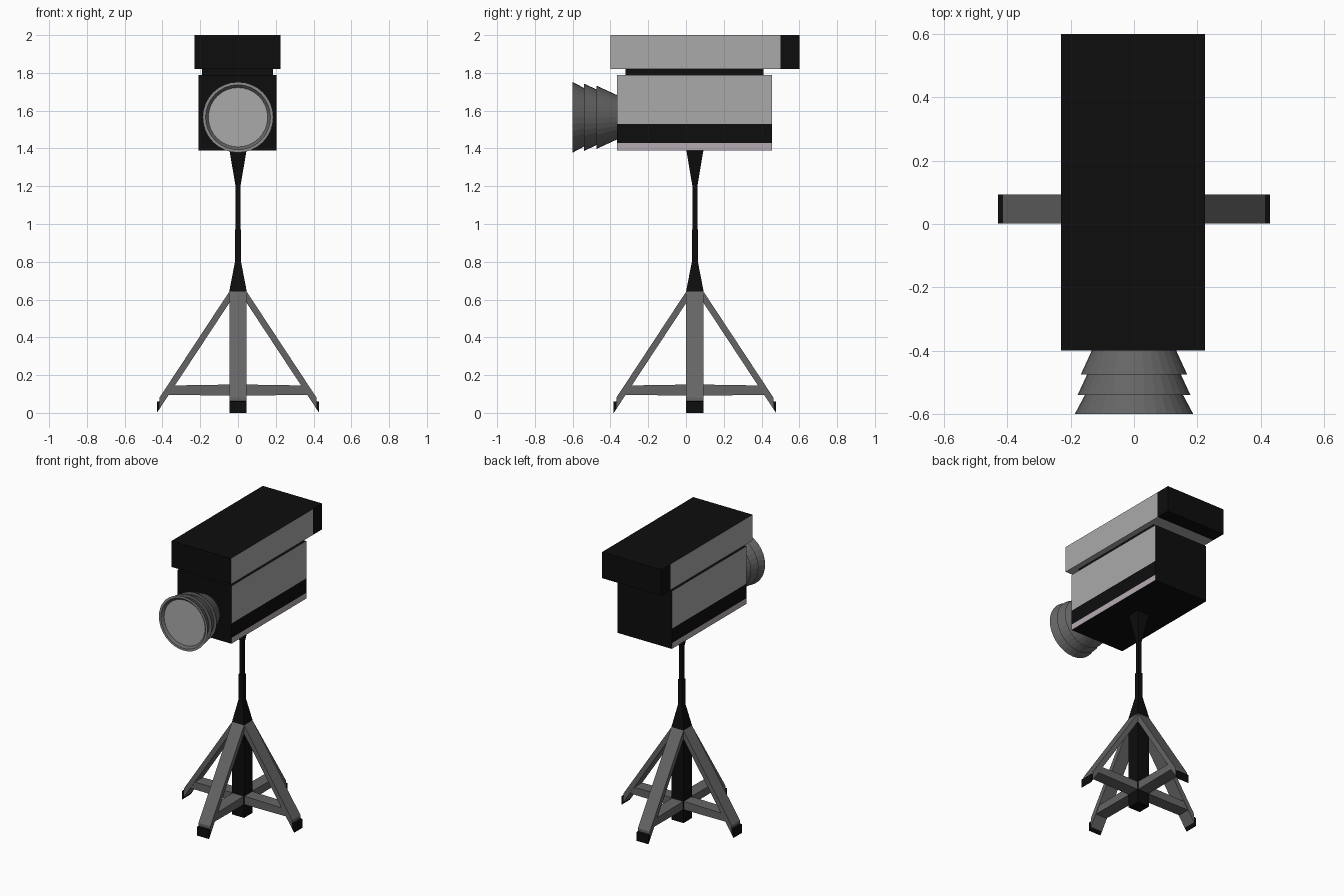
import bpy, bmesh, math
from mathutils import Matrix, Vector

if "Cube" in bpy.data.objects:
    bpy.data.objects.remove(bpy.data.objects["Cube"], do_unlink=True)


def material(name, r, g, b):
    m = bpy.data.materials.new(name)
    m.use_nodes = True
    m.diffuse_color = (r, g, b, 1)
    m.node_tree.nodes["Principled BSDF"].inputs["Base Color"].default_value = (r, g, b, 1)
    return m


BLACK = material("black", 0.004, 0.004, 0.004)
GREY = material("panel grey", 0.4, 0.4, 0.4)
TRIM = material("pale trim", 0.46, 0.41, 0.45)
METAL = material("dark metal", 0.13, 0.13, 0.13)
RIM = material("rim grey", 0.27, 0.27, 0.27)
HUB = Vector((0, 0.047, 0))


def finish(name, bm, *mats):
    bmesh.ops.recalc_face_normals(bm, faces=bm.faces)
    mesh = bpy.data.meshes.new(name)
    bm.to_mesh(mesh)
    bm.free()
    for m in mats:
        mesh.materials.append(m)
    obj = bpy.data.objects.new(name, mesh)
    bpy.context.collection.objects.link(obj)
    return obj


def box_mesh(x, y, z):
    bm = bmesh.new()
    size = [b - a for a, b in (x, y, z)]
    mid = Vector([(a + b) / 2 for a, b in (x, y, z)])
    bmesh.ops.create_cube(bm, size=1, matrix=Matrix.Translation(mid) @ Matrix.Diagonal((*size, 1)))
    return bm


def cut(bm, point, normal):
    bmesh.ops.bisect_plane(bm, geom=bm.verts[:] + bm.edges[:] + bm.faces[:],
                           plane_co=point, plane_no=normal)
    bm.normal_update()


def prism(name, outline, width, angle, mat):
    """Extrude an (out, z) outline sideways and turn it around the hub."""
    bm = bmesh.new()
    face = bm.faces.new([bm.verts.new((a, -width / 2, z)) for a, z in outline])
    ext = bmesh.ops.extrude_face_region(bm, geom=[face])["geom"]
    bmesh.ops.translate(bm, vec=(0, width, 0), verts=[v for v in ext if isinstance(v, bmesh.types.BMVert)])
    bmesh.ops.transform(bm, matrix=Matrix.Translation(HUB) @ Matrix.Rotation(angle, 4, "Z"), verts=bm.verts)
    return finish(name, bm, mat)


def lathe(name, profile, sides, centre, axis, mats, rule=lambda i: 0, turn=0):
    """Join rings of (distance, radius) along an axis; rule picks each band's colour."""
    bm = bmesh.new()
    place = Matrix.Translation(centre) @ axis
    rings = [[bm.verts.new(place @ Vector((r * math.cos(turn + k * math.tau / sides),
                                           r * math.sin(turn + k * math.tau / sides), d)))
              for k in range(sides)] for d, r in profile]
    for i, (a, b) in enumerate(zip(rings, rings[1:])):
        for k in range(sides):
            n = (k + 1) % sides
            bm.faces.new((a[k], a[n], b[n], b[k])).material_index = rule(i)
    bm.faces.new(rings[0])
    bm.faces.new(rings[-1]).material_index = rule(len(rings) - 1)
    return finish(name, bm, *mats)


# Camera body: striped side panels, black elsewhere
bm = box_mesh((-0.21, 0.205), (-0.365, 0.455), (1.39, 1.79))
for height in (1.43, 1.53):
    cut(bm, (0, 0, height), (0, 0, 1))
for f in bm.faces:
    z = f.calc_center_median().z
    if abs(f.normal.x) > 0.9:
        f.material_index = 1 if z > 1.53 else 2 if z < 1.43 else 0
finish("camera_body", bm, BLACK, GREY, TRIM)

# Spacer between body and hood
finish("hood_spacer", box_mesh((-0.19, 0.185), (-0.32, 0.41), (1.78, 1.83)), BLACK)

# Top hood: grey sides and underside, black rear end
bm = box_mesh((-0.23, 0.225), (-0.4, 0.6), (1.82, 2.0))
cut(bm, (0, 0.5, 0), (0, 1, 0))
for f in bm.faces:
    if (abs(f.normal.x) > 0.9 or f.normal.z < -0.9) and f.calc_center_median().y < 0.5:
        f.material_index = 1
finish("top_hood", bm, BLACK, GREY)

# Lens: three stepped cones, a rim, a dark inner lip and recessed glass
lens = [(0.36, 0.115), (0.475, 0.168), (0.475, 0.148), (0.54, 0.178), (0.54, 0.155),
        (0.6, 0.187), (0.6, 0.172), (0.585, 0.157)]
lathe("lens", lens, 32, (0, 0, 1.565), Matrix.Rotation(math.pi / 2, 4, "X"),
      (METAL, RIM, GREY), lambda i: {5: 1, 7: 2}.get(i, 0))

# Pole with flared square ends, running down into the square column
pole = [(0, 0.046), (0.645, 0.046), (0.8, 0.016), (0.97, 0.016), (0.97, 0.013),
        (1.2, 0.013), (1.395, 0.046)]
lathe("centre_pole", [(d, r * math.sqrt(2)) for d, r in pole], 4, HUB,
      Matrix.Identity(4), (BLACK,), turn=math.pi / 4)

# Four splayed legs with black feet and cross braces
for i, side in enumerate(("left", "back", "right", "front")):
    turn = i * math.pi / 2
    prism(side + "_leg", [(0.044, 0.645), (0.415, 0.082), (0.415, 0.022), (0.044, 0.585)],
          0.092, turn, METAL)
    prism(side + "_foot", [(0.415, 0.062), (0.43, 0.06), (0.43, 0), (0.415, 0.022)],
          0.092, turn, BLACK)
    prism(side + "_brace", [(0.04, 0.15), (0.355, 0.145), (0.385, 0.095), (0.04, 0.092)],
          0.086, turn, METAL)
